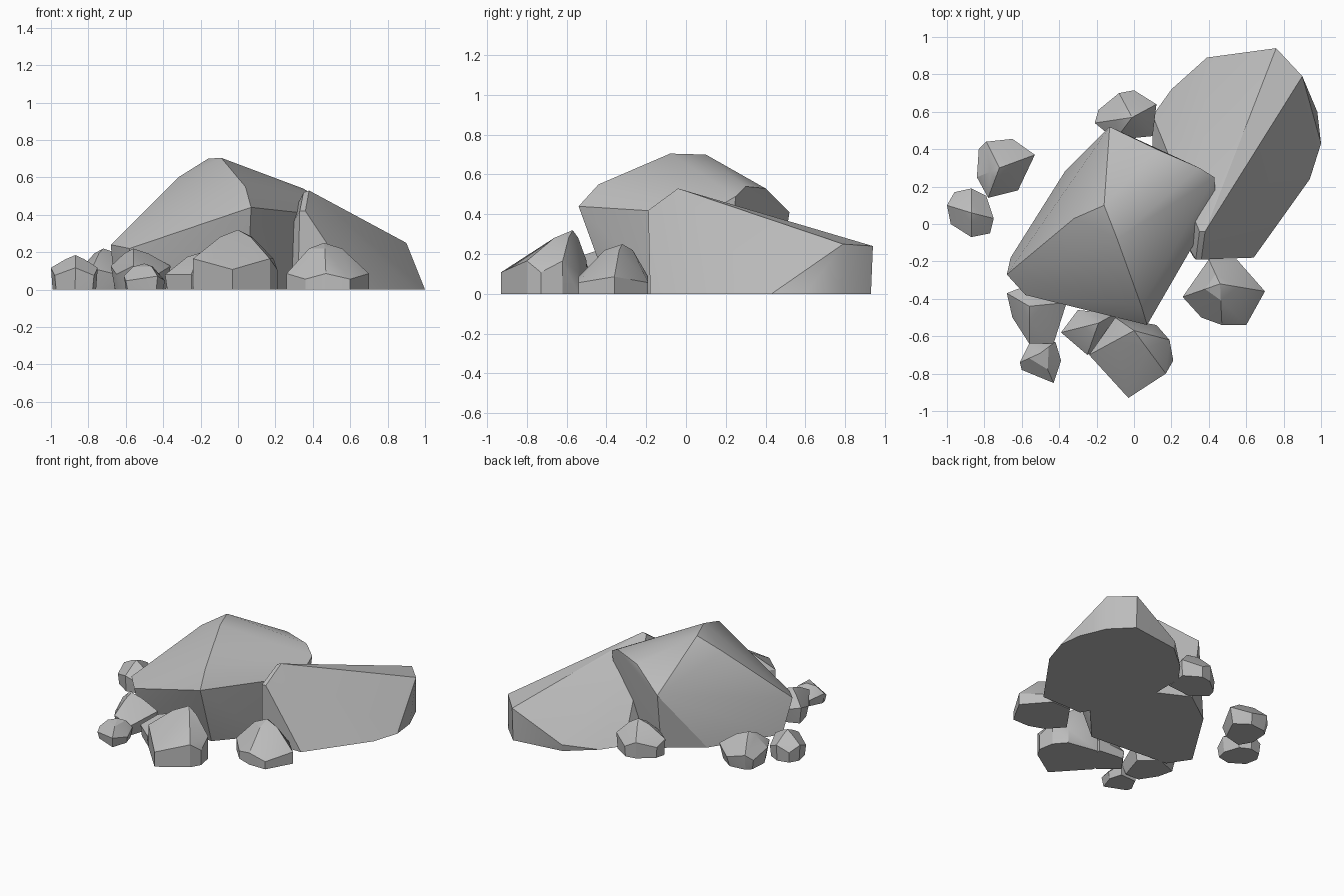
import bpy
import bmesh
import math
from mathutils import Vector

default_cube = bpy.data.objects.get("Cube")
if default_cube:
    bpy.data.objects.remove(default_cube, do_unlink=True)

# One plain stone colour
stone = bpy.data.materials.new("grey_stone")
stone.use_nodes = True
stone_colour = (.5, .5, .5, 1)
stone.diffuse_color = stone_colour
shader = next(node for node in stone.node_tree.nodes if node.type == "BSDF_PRINCIPLED")
shader.inputs["Base Color"].default_value = stone_colour
shader.inputs["Roughness"].default_value = .9


def hull_rock(name, corners, crease_angle=25):
    """Wrap the corner points in a convex faceted stone."""
    bm = bmesh.new()
    for corner in corners:
        bm.verts.new(corner)
    result = bmesh.ops.convex_hull(bm, input=bm.verts)
    loose = set(result["geom_interior"]) | set(result["geom_unused"])
    loose_verts = [item for item in loose if isinstance(item, bmesh.types.BMVert)]
    bmesh.ops.delete(bm, geom=loose_verts, context="VERTS")
    bmesh.ops.dissolve_limit(bm, angle_limit=math.radians(3), verts=bm.verts, edges=bm.edges)
    bmesh.ops.recalc_face_normals(bm, faces=bm.faces)
    mesh = bpy.data.meshes.new(name)
    bm.to_mesh(mesh)
    bm.free()
    mesh.materials.append(stone)
    rock = bpy.data.objects.new(name, mesh)
    bpy.context.collection.objects.link(rock)
    bpy.ops.object.select_all(action="DESELECT")
    rock.select_set(True)
    bpy.context.view_layer.objects.active = rock
    bpy.ops.object.shade_smooth_by_angle(angle=math.radians(crease_angle))
    return rock


def small_rock(name, outline, peak, shoulder=.45, foot=.93, crown=.4):
    """Stone with a ground ring, a wider uneven shoulder ring and a small tilted crown."""
    peak = Vector(peak)
    middle = sum((Vector((x, y, 0)) for x, y in outline), Vector()) / len(outline)
    corners = [peak]
    for index, (x, y) in enumerate(outline):
        rim = Vector((x, y, 0))
        corners.append(middle.lerp(rim, foot))
        uneven = shoulder * (.75 if index % 2 else 1.15)
        corners.append(rim + Vector((0, 0, peak.z * uneven)))
        if index % 2 == 0:
            top = Vector((peak.x, peak.y, 0)).lerp(rim, crown)
            top.z = peak.z * .88
            corners.append(top)
    return hull_rock(name, corners)


# Central boulder: roof ridge, overhanging rim, then ground ring
hull_rock("central_boulder", [
    (-.16, .10, .70), (-.09, -.08, .705), (-.32, .03, .6),
    (.04, -.44, .55), (.07, -.54, .44), (.35, .30, .54),
    (.43, .25, .49), (.12, .40, .53), (-.13, .52, .41),
    (-.58, -.38, .22), (-.68, -.27, .24), (.44, .1, .4),
    (-.66, -.18, 0), (-.56, -.33, 0), (-.37, .28, 0), (-.12, .46, 0),
    (.05, -.38, 0), (.3, -.1, 0), (.4, .2, 0)])

# Long slab leaning beside the boulder: ridge, then ground ring
hull_rock("long_slab", [
    (.38, -.04, .53), (.35, -.04, .52), (.33, -.19, .42), (.36, -.19, .42),
    (.90, .79, .25), (.76, .94, .24), (.39, .89, .05),
    (.39, .88, 0), (.2, .72, 0), (.1, .58, 0), (.1, .2, 0),
    (.76, .93, 0), (.90, .79, 0), (.98, .6, 0), (1, .43, 0),
    (.94, .24, 0), (.64, -.18, 0), (.32, -.18, 0)])

# Loose stones around the base
small_rock("front_stone", [
    (-.24, -.7), (-.03, -.93), (.17, -.8), (.21, -.73), (.19, -.62),
    (.12, -.54), (-.1, -.5)], (0, -.57, .32), foot=1)
small_rock("front_wedge_stone", [
    (-.39, -.58), (-.3, -.46), (-.1, -.48), (-.1, -.63), (-.25, -.7)],
    (-.19, -.53, .2), shoulder=.35)
small_rock("corner_stone", [
    (-.68, -.37), (-.65, -.5), (-.56, -.64), (-.43, -.64), (-.36, -.42),
    (-.5, -.3)], (-.56, -.44, .22), shoulder=.5, foot=.85)
small_rock("corner_pebble", [
    (-.61, -.74), (-.56, -.64), (-.42, -.63), (-.39, -.73), (-.43, -.85),
    (-.6, -.78)], (-.5, -.69, .14), foot=.9, crown=.55)
small_rock("side_stone", [
    (.26, -.39), (.36, -.5), (.47, -.54), (.6, -.54), (.7, -.36),
    (.55, -.19), (.4, -.19)], (.46, -.32, .25), shoulder=.3, foot=1)
small_rock("outlying_stone", [
    (-.84, .25), (-.83, .4), (-.79, .44), (-.65, .455), (-.53, .37),
    (-.62, .18), (-.78, .14)], (-.72, .3, .22), foot=.85)
small_rock("outlying_pebble", [
    (-1, .1), (-.96, .17), (-.87, .19), (-.79, .15), (-.75, .03),
    (-.77, -.05), (-.87, -.07), (-.98, 0)], (-.87, .06, .185), shoulder=.55)
small_rock("back_stone", [
    (-.21, .54), (-.19, .61), (-.08, .7), (0, .715), (.12, .64),
    (.1, .47), (-.1, .45)], (-.01, .57, .23), foot=.95)
